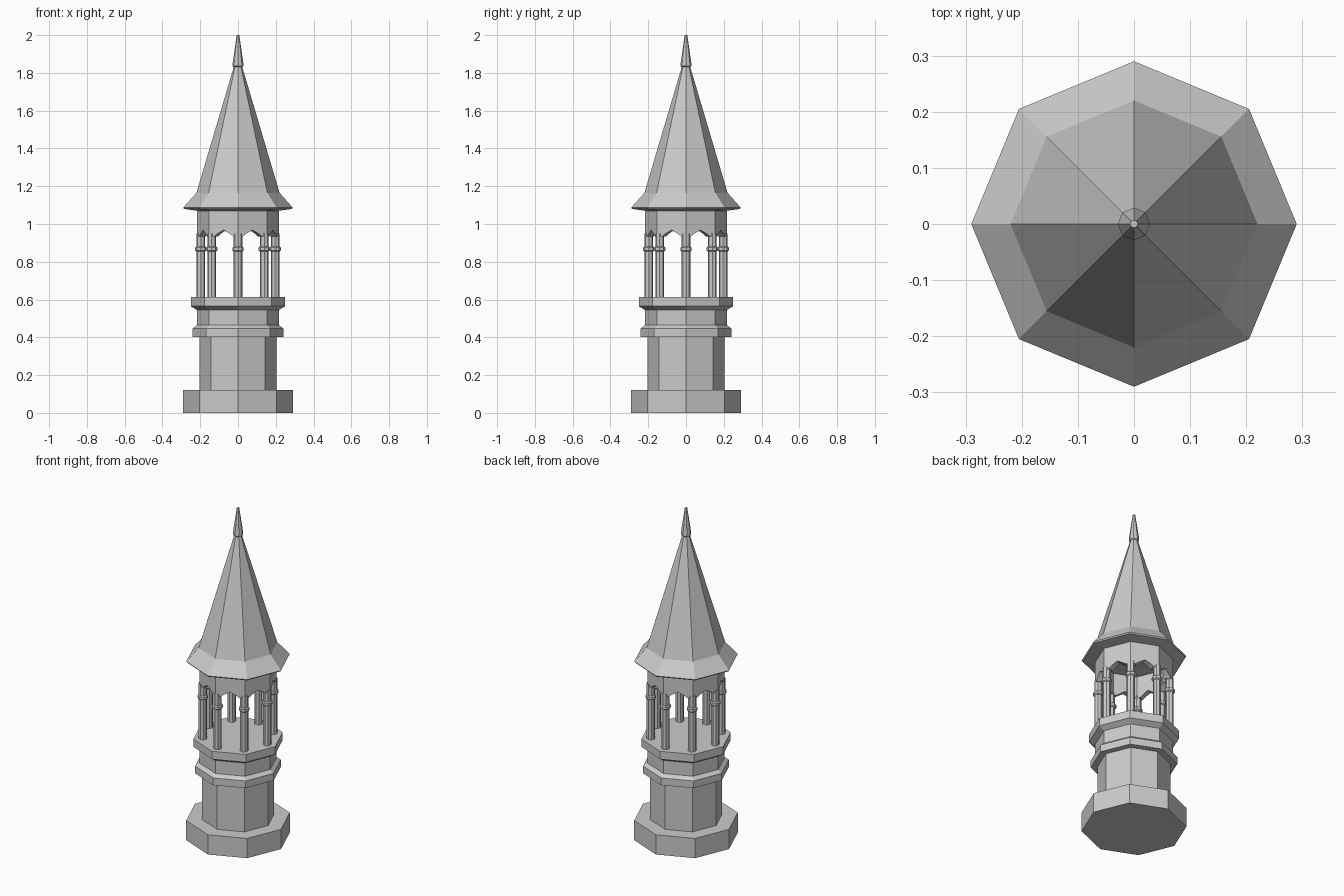
import bpy, bmesh
from math import cos, sin, pi

cube = bpy.data.objects.get("Cube")
if cube:
    bpy.data.objects.remove(cube)

SIDES = 8

stone = bpy.data.materials.new("grey stone")
stone.use_nodes = True
grey = (0.6, 0.6, 0.6, 1)
stone.diffuse_color = grey
stone.node_tree.nodes["Principled BSDF"].inputs["Base Color"].default_value = grey


def finish(name, bm):
    bmesh.ops.recalc_face_normals(bm, faces=bm.faces)
    mesh = bpy.data.meshes.new(name)
    bm.to_mesh(mesh)
    bm.free()
    mesh.materials.append(stone)
    ob = bpy.data.objects.new(name, mesh)
    bpy.context.collection.objects.link(ob)
    return ob


def corner(radius, i, z):
    a = 2 * pi * i / SIDES
    return (radius * cos(a), radius * sin(a), z)


def turned(name, profile, centre=(0, 0)):
    """Capped eight-sided solid from (radius, height) pairs, bottom to top."""
    bm = bmesh.new()
    rings = []
    for r, z in profile:
        ring = []
        for i in range(SIDES):
            x, y, h = corner(r, i, z)
            ring.append(bm.verts.new((x + centre[0], y + centre[1], h)))
        rings.append(ring)
    for low, high in zip(rings, rings[1:]):
        for i in range(SIDES):
            j = (i + 1) % SIDES
            bm.faces.new((low[i], low[j], high[j], high[i]))
    bm.faces.new(rings[0])
    bm.faces.new(rings[-1])
    return finish(name, bm)


# Masonry below the open belfry
turned("plinth", [(0.29, 0), (0.29, 0.12)])
turned("shaft", [(0.203, 0.12), (0.203, 0.41)])
turned("lower_moulding", [(0.24, 0.403), (0.24, 0.447), (0.217, 0.465)])
turned("drum", [(0.217, 0.46), (0.217, 0.55)])
turned("balcony_floor", [(0.217, 0.545), (0.25, 0.565), (0.25, 0.613)])

# Columns with collars at the eight corners
for n in range(SIDES):
    x, y, _ = corner(0.197, n, 0)
    turned(f"column_{n + 1}", [(0.023, 0.61), (0.023, 0.95)], (x, y))
    turned(f"column_collar_{n + 1}",
           [(0.024, 0.855), (0.03, 0.86), (0.03, 0.875), (0.024, 0.88)], (x, y))

# Arcade wall: one pointed arch panel on every side
half = [(0, 1.085), (0, 0.935), (0.17, 0.935), (0.3, 0.95)]
outline = half + [(0.5, 0.968)] + [(1 - s, z) for s, z in reversed(half)]


def panel_ring(bm, radius, i):
    ax, ay, _ = corner(radius, i, 0)
    bx, by, _ = corner(radius, i + 1, 0)
    return [bm.verts.new((ax + (bx - ax) * s, ay + (by - ay) * s, z)) for s, z in outline]


bm = bmesh.new()
for n in range(SIDES):
    outer, inner = panel_ring(bm, 0.216, n), panel_ring(bm, 0.178, n)
    bm.faces.new(outer)
    bm.faces.new(inner[::-1])
    for k in range(1, len(outline) - 2):
        bm.faces.new((outer[k], outer[k + 1], inner[k + 1], inner[k]))
bmesh.ops.remove_doubles(bm, verts=bm.verts, dist=0.0005)
finish("arcade_wall", bm)

# Flared spire roof and its finial
turned("spire_roof", [(0.216, 1.07), (0.285, 1.08), (0.29, 1.087),
                      (0.22, 1.165), (0.02, 1.84)])
turned("finial", [(0.02, 1.83), (0.029, 1.837), (0.029, 1.847), (0.007, 2.0)])
